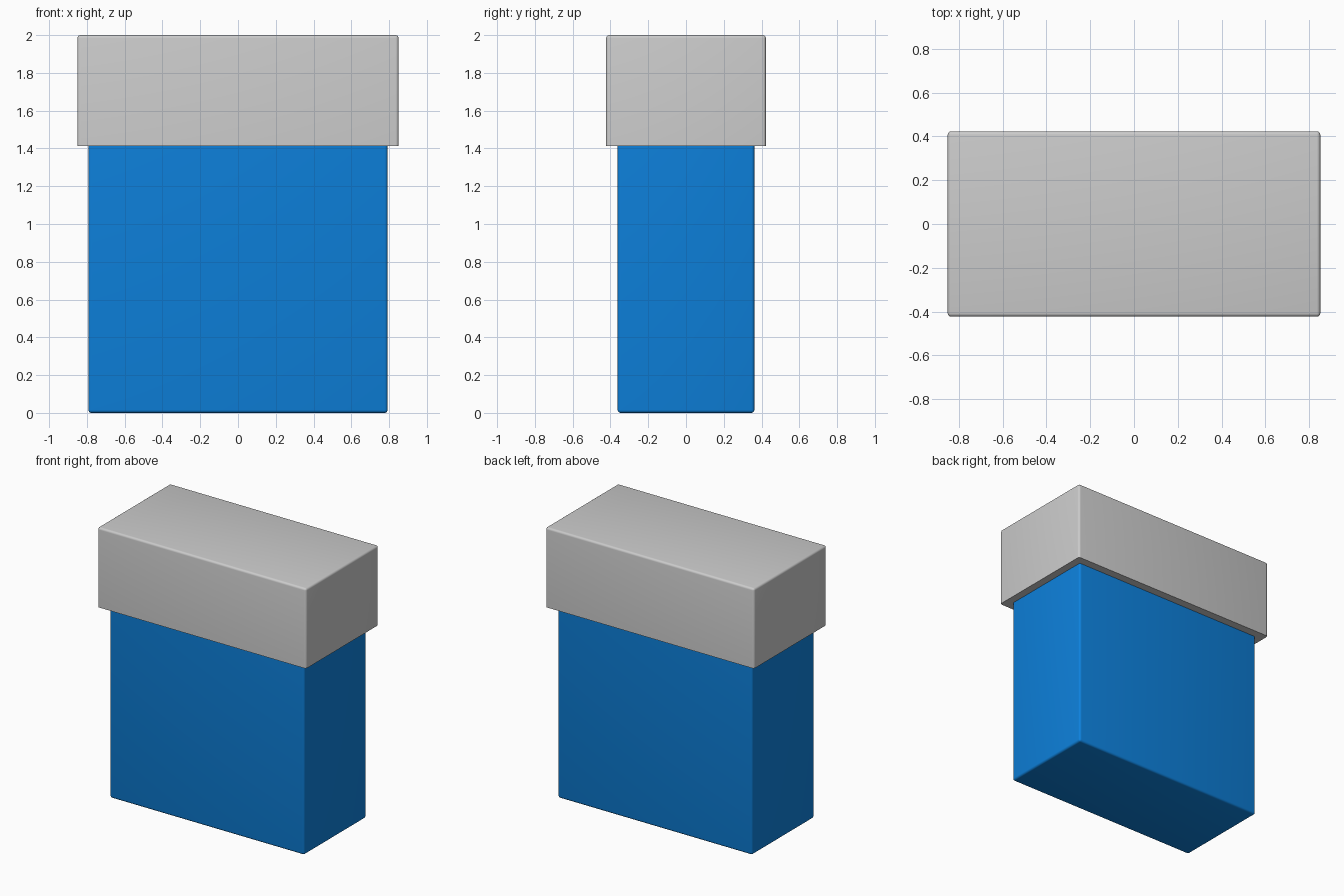
import bpy, bmesh

if "Cube" in bpy.data.objects:
    bpy.data.objects.remove(bpy.data.objects["Cube"])


def rounded_box(name, hx, hy, z0, z1, sharp_z, radius, color=None):
    """Box with rounded edges, except the rim lying at height sharp_z."""
    bm = bmesh.new()
    bmesh.ops.create_cube(bm, size=2)
    for v in bm.verts:
        v.co = (v.co.x * hx, v.co.y * hy, z1 if v.co.z > 0 else z0)
    edges = [e for e in bm.edges
             if not all(abs(v.co.z - sharp_z) < 1e-4 for v in e.verts)]
    bmesh.ops.bevel(bm, geom=edges, offset=radius, segments=4,
                    profile=0.5, affect='EDGES', clamp_overlap=True)
    bmesh.ops.recalc_face_normals(bm, faces=bm.faces)
    mesh = bpy.data.meshes.new(name)
    bm.to_mesh(mesh)
    bm.free()
    obj = bpy.data.objects.new(name, mesh)
    bpy.context.collection.objects.link(obj)
    if color:
        mat = bpy.data.materials.new(name + "_paint")
        mat.diffuse_color = color
        mat.use_nodes = True
        mat.node_tree.nodes["Principled BSDF"].inputs["Base Color"].default_value = mat.diffuse_color
        mesh.materials.append(mat)
    bpy.ops.object.select_all(action='DESELECT')
    obj.select_set(True)
    bpy.context.view_layer.objects.active = obj
    bpy.ops.object.shade_smooth_by_angle(angle=0.6)
    return obj


# Blue body, top tucked slightly into the lid
rounded_box("body", 0.792, 0.362, 0.0, 1.43, 1.43, 0.016,
            (0.004, 0.22, 0.72, 1))
# Grey overhanging lid, crisp lower rim
rounded_box("lid", 0.85, 0.423, 1.413, 2.0, 1.413, 0.016)
